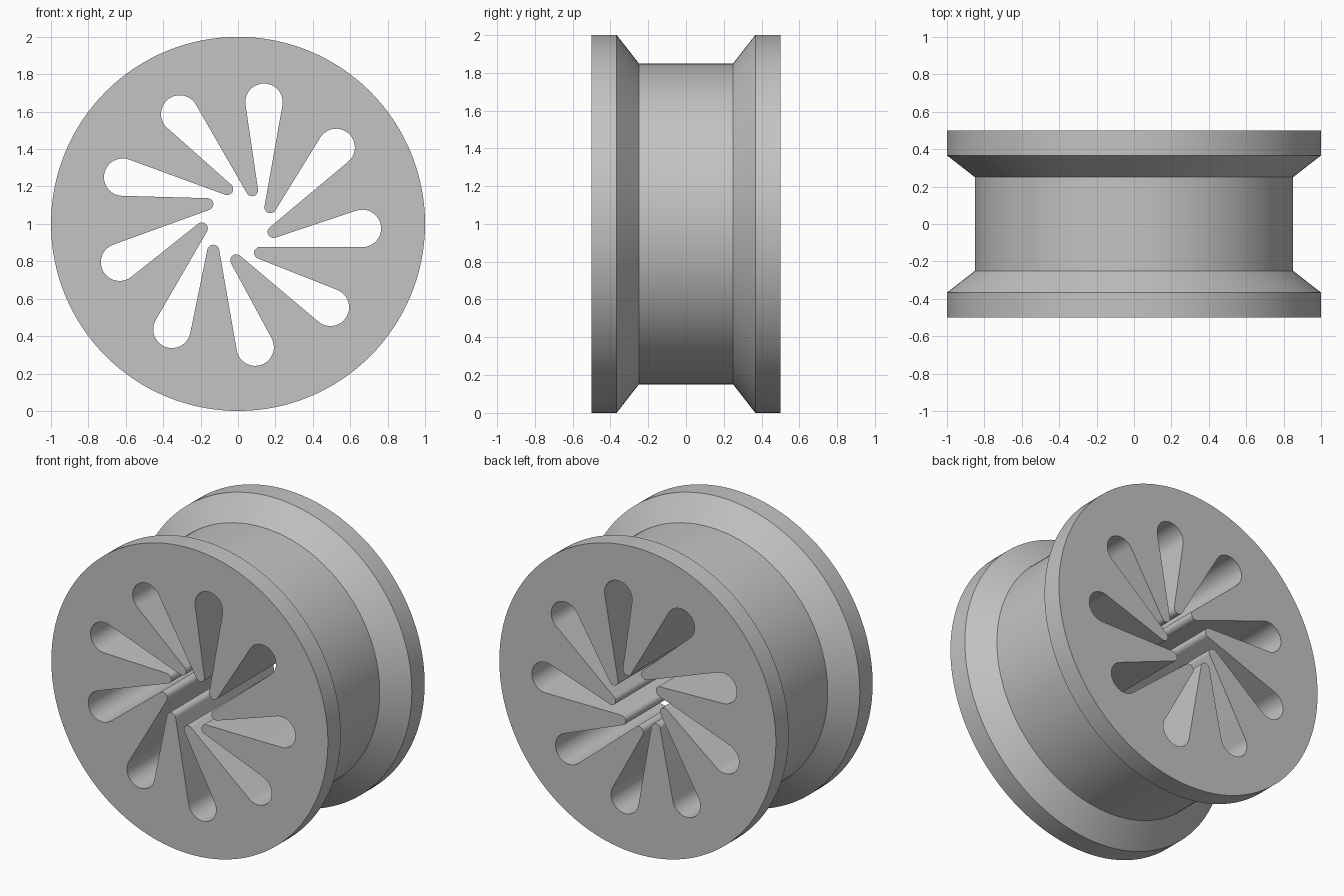
import bpy, bmesh, math
from mathutils import Vector, Matrix

if "Cube" in bpy.data.objects:
    bpy.data.objects.remove(bpy.data.objects["Cube"])

SEGMENTS = 128   # around the wheel
BLADES = 9       # teardrop slots
CENTRE_Z = 1.0


def new_object(name, bm):
    bmesh.ops.recalc_face_normals(bm, faces=bm.faces[:])
    mesh = bpy.data.meshes.new(name)
    bm.to_mesh(mesh)
    bm.free()
    obj = bpy.data.objects.new(name, mesh)
    bpy.context.collection.objects.link(obj)
    return obj


def arc(cx, cz, r, start, end, steps):
    """Points on an arc, angles in degrees."""
    pts = []
    for i in range(steps + 1):
        a = math.radians(start + (end - start) * i / steps)
        pts.append(Vector((cx + r * math.cos(a), cz + r * math.sin(a))))
    return pts


# Wheel body: grooved profile turned around the y axis
profile = [(1.0, -0.5), (1.0, -0.367), (0.85, -0.25),
           (0.85, 0.25), (1.0, 0.367), (1.0, 0.5)]
bm = bmesh.new()
rings = []
for r, y in profile:
    rings.append([bm.verts.new((r * math.cos(a), y, CENTRE_Z + r * math.sin(a)))
                  for a in (math.tau * i / SEGMENTS for i in range(SEGMENTS))])
for a, b in zip(rings, rings[1:]):
    for i in range(SEGMENTS):
        j = (i + 1) % SEGMENTS
        bm.faces.new((a[i], a[j], b[j], b[i]))
bm.faces.new(rings[0])
bm.faces.new(rings[-1])
wheel = new_object("grooved_wheel", bm)

# Slot outline: one round lobe and one rounded blade tip, repeated around the hub
lobe = arc(0.665, -0.024, 0.1, -90, 107.5, 20)
tip = arc(0.19, -0.043, 0.032, 287.5, 130, 10)
outline = []
for k in range(BLADES):
    turn = Matrix.Rotation(math.tau * k / BLADES, 2)
    outline += [turn @ p for p in lobe + tip]

# Cutter: the outline pushed right through the wheel
bm = bmesh.new()
front = [bm.verts.new((p.x, -0.7, CENTRE_Z + p.y)) for p in outline]
back = [bm.verts.new((p.x, 0.7, CENTRE_Z + p.y)) for p in outline]
bm.faces.new(front)
bm.faces.new(back)
for i in range(len(outline)):
    j = (i + 1) % len(outline)
    bm.faces.new((front[i], front[j], back[j], back[i]))
cutter = new_object("slot_cutter", bm)
cutter.hide_render = True

# Cut the slots, then remove the cutter
cut = wheel.modifiers.new("slots", 'BOOLEAN')
cut.operation = 'DIFFERENCE'
cut.solver = 'EXACT'
cut.object = cutter
bpy.context.view_layer.objects.active = wheel
wheel.select_set(True)
bpy.ops.object.modifier_apply(modifier=cut.name)
bpy.data.objects.remove(cutter, do_unlink=True)

# Smooth round walls with sharp rims
bpy.ops.object.shade_smooth_by_angle(angle=math.radians(25))

grey = bpy.data.materials.new("plain_grey")
grey.diffuse_color = (0.55, 0.55, 0.55, 1.0)
grey.use_nodes = True
grey.node_tree.nodes["Principled BSDF"].inputs["Base Color"].default_value = grey.diffuse_color
wheel.data.materials.clear()
wheel.data.materials.append(grey)
